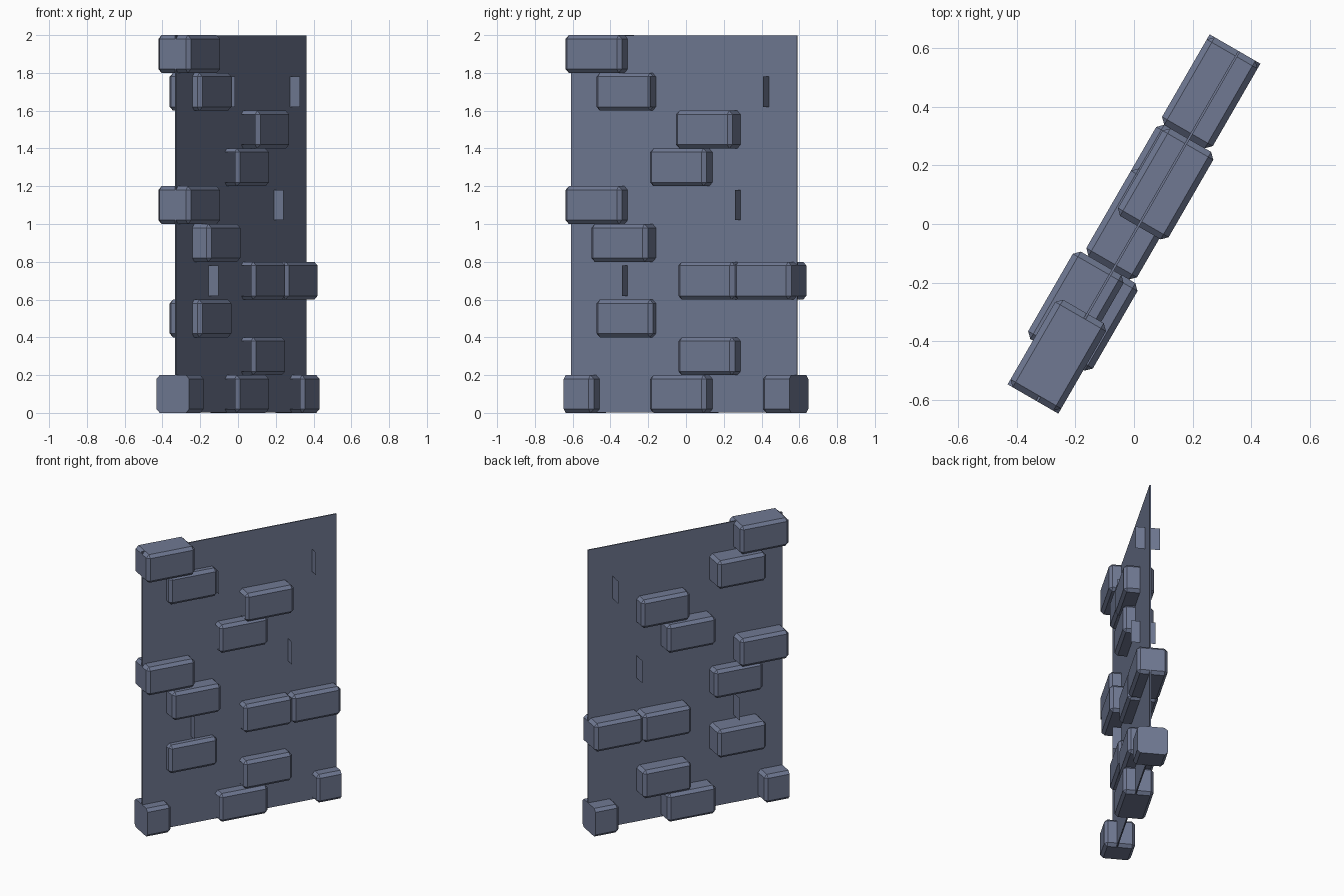
import bpy, bmesh, math
from mathutils import Matrix

if "Cube" in bpy.data.objects:
    bpy.data.objects.remove(bpy.data.objects["Cube"])

TURN = Matrix.Rotation(math.radians(60), 4, 'Z')   # wall runs along local x, local -y is its front
HALF = 0.69          # half wall length
STEP = 0.345         # brick length
ROW = 0.2            # course height

slate = bpy.data.materials.new("slate")
slate.diffuse_color = (0.16, 0.19, 0.29, 1)
slate.use_nodes = True
slate.node_tree.nodes["Principled BSDF"].inputs["Base Color"].default_value = slate.diffuse_color


def block(x0, x1, y0, y1, z0, z1, bevel=0.0):
    bm = bmesh.new()
    bmesh.ops.create_cube(bm, size=1)
    for v in bm.verts:
        v.co.x = (x0 + x1) / 2 + v.co.x * (x1 - x0)
        v.co.y = (y0 + y1) / 2 + v.co.y * (y1 - y0)
        v.co.z = (z0 + z1) / 2 + v.co.z * (z1 - z0)
    if bevel:
        bmesh.ops.bevel(bm, geom=bm.edges[:], offset=bevel, segments=1,
                        profile=0.5, affect='EDGES')
    return bm


def finish(name, bm):
    bm.transform(TURN)
    me = bpy.data.meshes.new(name)
    bm.to_mesh(me)
    bm.free()
    me.materials.append(slate)
    ob = bpy.data.objects.new(name, me)
    bpy.context.collection.objects.link(ob)


def brick(row, start, out=0.0, open_end=False, cut=0):
    """Chamfered brick; optionally without its near end face, or cut flush with a wall end."""
    x, z = start * STEP, row * ROW
    bm = block(x, x + STEP, -0.1 - out, 0.1 - out, z, z + ROW, 0.02)
    bm.normal_update()
    if open_end:
        caps = [f for f in bm.faces if f.normal.x < -0.99]
        bmesh.ops.delete(bm, geom=caps, context='FACES_ONLY')
    if cut:
        geom = bm.verts[:] + bm.edges[:] + bm.faces[:]
        res = bmesh.ops.bisect_plane(bm, geom=geom, plane_co=(cut * HALF, 0, 0),
                                     plane_no=(cut, 0, 0), clear_outer=True)
        rim = [e for e in res["geom_cut"] if isinstance(e, bmesh.types.BMEdge)]
        bmesh.ops.edgeloop_fill(bm, edges=rim)
        bmesh.ops.recalc_face_normals(bm, faces=bm.faces[:])
    finish("half_brick" if cut else "brick", bm)


def end_plate(row, pos):
    x, z = pos * STEP, row * ROW
    bm = bmesh.new()
    pts = [(-0.08, z + 0.02), (-0.08, z + 0.18), (0.08, z + 0.18), (0.08, z + 0.02)]
    bm.faces.new([bm.verts.new((x, y, h)) for y, h in pts])
    finish("brick_end_plate", bm)


# thin plaster panel, set slightly forward of the brick centre line
finish("wall_panel", block(-HALF, HALF, -0.02, -0.012, 0.001, 1.998))

# exposed bricks in running bond: (row, start in brick lengths, outward shift, open end)
for row, start, out, is_open in [
        (0, -0.5, 0, True), (1, 0, 0, True), (2, -1.5, -0.03, False), (3, 0, 0, True),
        (3, 1, 0, False), (4, -1.5, 0.025, False), (5, -2, 0, False), (6, -0.5, 0, True),
        (7, 0, 0.025, True), (8, -1.5, -0.03, False), (9, -2, 0, False)]:
    brick(row, start, out, is_open)

# corner bricks at the bottom, sliced flush with the wall ends
brick(0, -2.5, cut=-1)
brick(0, 1.5, open_end=True, cut=1)

# thin brick ends poking through the panel
for row, pos in [(3, -1), (5, 1), (8, 1.5), (8, -0.5)]:
    end_plate(row, pos)
